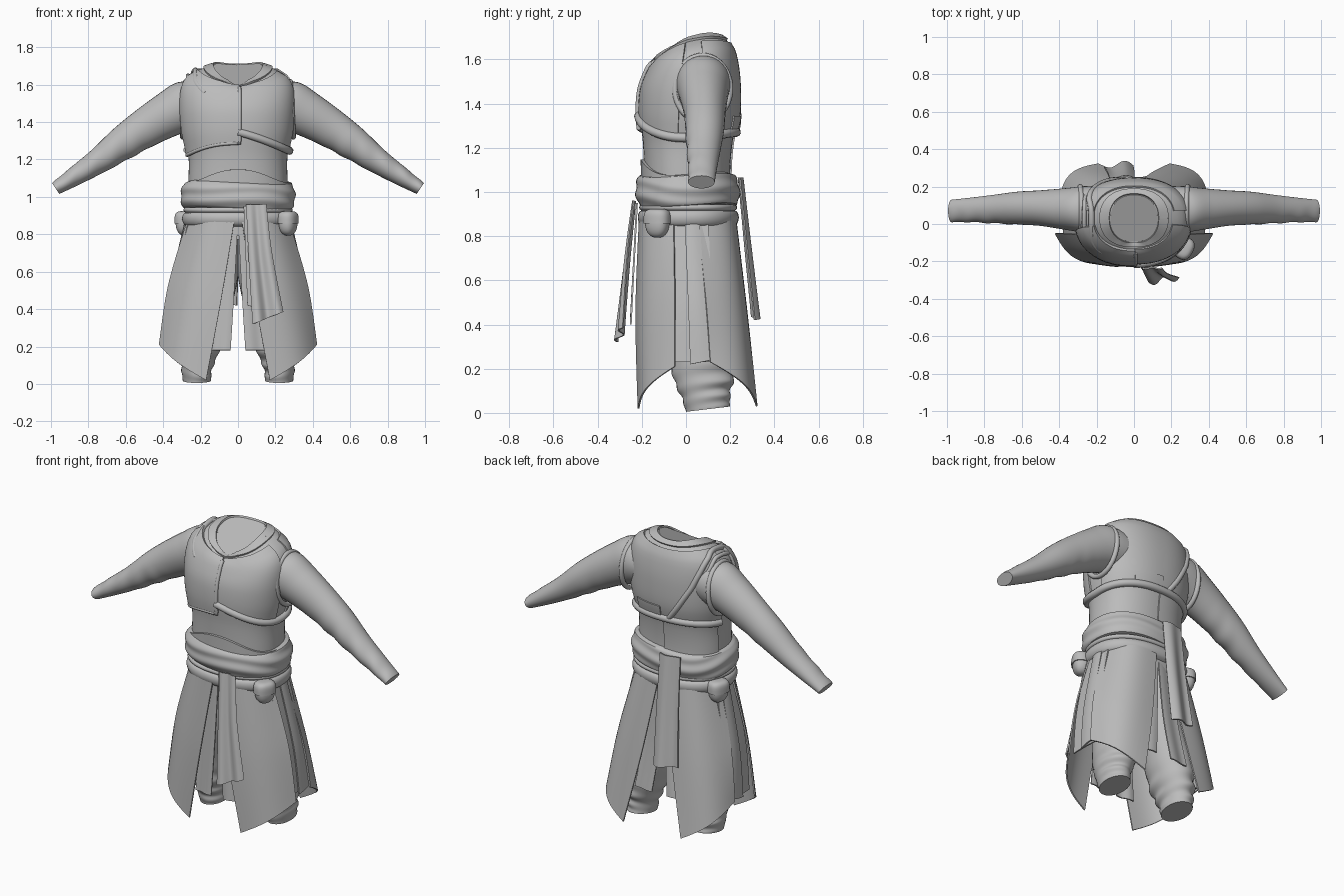
import bpy, bmesh
from math import sin, cos, pi, radians, copysign
from mathutils import Vector

cube = bpy.data.objects.get("Cube")
if cube:
    bpy.data.objects.remove(cube, do_unlink=True)

cloth = bpy.data.materials.new("grey cloth")
cloth.use_nodes = True
cloth.diffuse_color = (0.5, 0.5, 0.5, 1)
cloth.node_tree.nodes["Principled BSDF"].inputs["Base Color"].default_value = (0.5, 0.5, 0.5, 1)


def finish(o, name):
    o.name = name
    o.data.materials.clear()
    o.data.materials.append(cloth)
    bpy.ops.object.select_all(action='DESELECT')
    o.select_set(True)
    bpy.context.view_layer.objects.active = o
    for m in list(o.modifiers):
        bpy.ops.object.modifier_apply(modifier=m.name)
    bpy.ops.object.shade_smooth_by_angle(angle=radians(40))


def grid(name, f, nu, nv, ring=False, caps=False, thick=0):
    """Surface from f(u, v); ring closes it in u."""
    bm = bmesh.new()
    cols = nu if ring else nu + 1
    vs = [[bm.verts.new(f(i / nu, j / nv)) for i in range(cols)] for j in range(nv + 1)]
    for j in range(nv):
        for i in range(nu):
            k = (i + 1) % cols
            bm.faces.new((vs[j][i], vs[j][k], vs[j + 1][k], vs[j + 1][i]))
    if caps:
        bm.faces.new(vs[0])
        bm.faces.new(vs[-1])
    bmesh.ops.recalc_face_normals(bm, faces=bm.faces)
    me = bpy.data.meshes.new(name)
    bm.to_mesh(me)
    bm.free()
    o = bpy.data.objects.new(name, me)
    bpy.context.collection.objects.link(o)
    if thick:
        m = o.modifiers.new("thickness", 'SOLIDIFY')
        m.thickness, m.offset = thick, 0
    finish(o, name)


def tube(name, pts, r, cyclic=False):
    cu = bpy.data.curves.new(name, 'CURVE')
    cu.dimensions, cu.bevel_depth, cu.bevel_resolution = '3D', r, 3
    cu.use_fill_caps = True
    sp = cu.splines.new('POLY')
    sp.points.add(len(pts) - 1)
    for q, p in zip(sp.points, pts):
        q.co = (*p, 1)
    sp.use_cyclic_u = cyclic
    o = bpy.data.objects.new(name, cu)
    bpy.context.collection.objects.link(o)
    bpy.ops.object.select_all(action='DESELECT')
    o.select_set(True)
    bpy.context.view_layer.objects.active = o
    bpy.ops.object.convert(target='MESH')
    finish(bpy.context.object, name)


def spline(rows, t):
    """Smooth interpolation of rows, t counted in rows."""
    n = len(rows) - 1
    i = max(0, min(n - 1, int(t)))
    f = t - i
    out = []
    for a, b, c, d in zip(rows[max(i - 1, 0)], rows[i], rows[i + 1], rows[min(i + 2, n)]):
        out.append(b + f * (c - a) / 2 + f * f * (a - 2.5 * b + 2 * c - d / 2)
                   + f ** 3 * (1.5 * (b - c) + (d - a) / 2))
    return out


# Torso: height, front z, side z, back z, half width, front y, back y
TORSO = [(.76, .76, .76, .76, .26, -.18, .2), (.92, .92, .92, .92, .27, -.19, .21),
         (1.08, 1.08, 1.08, 1.08, .265, -.19, .2), (1.22, 1.22, 1.22, 1.22, .265, -.195, .21),
         (1.35, 1.35, 1.35, 1.35, .29, -.207, .238), (1.48, 1.46, 1.48, 1.49, .3, -.2, .24),
         (1.56, 1.53, 1.58, 1.58, .293, -.175, .23), (1.62, 1.575, 1.64, 1.64, .262, -.15, .215),
         (1.66, 1.6, 1.68, 1.68, .195, -.125, .19), (1.7, 1.61, 1.7, 1.705, .125, -.095, .155)]


def body(th, h, off=0):
    """Point on the torso at an angle (front is -90 degrees) and height."""
    i = 0
    while i < len(TORSO) - 2 and h > TORSO[i + 1][0]:
        i += 1
    k = i + (h - TORSO[i][0]) / (TORSO[i + 1][0] - TORSO[i][0])
    _, zf, zs, zb, rx, y0, y1 = spline(TORSO, k)
    c, s = cos(th), sin(th)
    c2, s2 = (copysign(abs(a) ** .88, a) for a in (c, s))
    z = zs + (zb - zf) / 2 * s + ((zb + zf) / 2 - zs) * s * s
    up = max(0, min(1, (h - 1.5) / .15))
    if s < 0:  # neckline dips to a point
        z -= .025 * max(0, min(1, (h - 1.6) / .1)) * max(0, 1 - abs(c) * 2.5)
    return Vector((rx * c2 + off * c, (y0 + y1) / 2 + (y1 - y0) / 2 * s2 + off * s, z + off * up * .8))


def wrap(name, a0, a1, lo, hi, off, thick=.014, nu=48, nv=14):
    """Layer of cloth on the torso between two angles and two edges."""
    a0, a1 = radians(a0), radians(a1)

    def f(u, v):
        th = a0 + (a1 - a0) * u
        l, h = (e(th) if callable(e) else e for e in (lo, hi))
        return body(th, l + (h - l) * v, off)
    grid(name, f, nu, nv, thick=thick)


def band_height(t):
    return 1.345 - .1 * cos(t) if sin(t) < 0 < cos(t) else 1.245 + .025 * abs(sin(t))


def plate_bottom(t):
    return 1.22 + .065 * sin(t) ** 2


grid("torso", lambda u, v: body(2 * pi * u, .78 + .92 * v), 64, 60, ring=True)


def neck(u, v):
    p = body(2 * pi * u, 1.7)
    k = 1 + .22 * sin(pi * v)
    return Vector((p.x * k, .03 + (p.y - .03) * k, p.z * (1 - v) + 1.3 * v))


grid("neck_lining", neck, 48, 12, ring=True, caps=True)
wrap("collar", 0, 360, 1.668, 1.697, .003, .014, 64, 4)

# Vest layers
wrap("left_vest_front", -90, -10, band_height, 1.655, .004, .01)
wrap("vest_back", 10, 170, 1.27, 1.65, .003, .01)
wrap("right_chest_plate", -89, -168, plate_bottom, 1.655, .011, .016)
edge = [body(radians(-89 - 79 * i / 24), plate_bottom(radians(-89 - 79 * i / 24)), .012) for i in range(24, -1, -1)]
edge += [body(radians(-89), 1.3 + .33 * i / 20, .012) for i in range(21)]
tube("chest_plate_edge", edge, .01)
wrap("lower_vest_overlap", 90, 165, 1.05, 1.25, .002, .01)
wrap("back_tab", 58, 90, 1.28, 1.345, .007)
tube("chest_band", [body(t, band_height(t), .007) for t in (radians(-90 + 258 * i / 60) for i in range(61))], .021)


def shoulder_strap(name, path, r):
    n = len(path) - 1
    pts = [spline(path, n * i / 40) for i in range(41)]
    tube(name, [body(radians(a), h, .006) for a, h in pts], r)


shoulder_strap("shoulder_strap", [(237, 1.57), (205, 1.635), (165, 1.64), (140, 1.58), (118, 1.43), (98, 1.28)], .016)
shoulder_strap("outer_shoulder_strap", [(228, 1.54), (200, 1.61), (165, 1.615), (145, 1.55)], .012)


# Waist sash with soft folds, and belt
def sash(u, v):
    t = 2 * pi * u
    off = .01 + .028 * sin(pi * v) ** .5 + .004 * sin(4 * pi * v + 2.5 * sin(t) + cos(3 * t))
    return body(t, .935 + .145 * v + .01 * sin(2 * t), off if 0 < v < 1 else 0)


grid("waist_sash", sash, 80, 24, ring=True)
wrap("sash_top_fold", -172, -8, 1.05, lambda t: 1.075 + .07 * sin(t) ** 4, .007, .014)


def belt(u, v):
    return body(2 * pi * u, .85 + .07 * v, .03 * sin(pi * v) ** .4 if 0 < v < 1 else 0)


grid("belt", belt, 72, 10, ring=True)
tube("belt_edge", [body(2 * pi * i / 64, .93, .008) for i in range(64)], .014, True)


# Hanging cloth between two edge paths, bulged outward
def panel(name, e0, e1, bulge=0, pleats=0, depth=0, sx=1):
    def f(u, v):
        a, b = (Vector(spline(e, v * (len(e) - 1))) for e in (e0, e1))
        p = a.lerp(b, u)
        d = b - a
        n = Vector((d.y, -d.x, 0)).normalized()
        if n.dot(Vector((p.x, p.y, 0))) < 0:
            n = -n
        p += n * (bulge * sin(pi * u) + depth * sin(2 * pi * pleats * u) * (.3 + .7 * v))
        p.x *= sx
        return p
    grid(name, f, 28, 24, thick=.008)


# Sleeve: centre x y z, radius across, radius in y
ARM = [(.15, .08, 1.5, .14, .12), (.25, .078, 1.49, .145, .125), (.36, .08, 1.445, .124, .112),
       (.5, .085, 1.365, .105, .095), (.62, .085, 1.285, .09, .088), (.75, .08, 1.19, .068, .076),
       (.88, .075, 1.105, .05, .065), (.975, .07, 1.045, .035, .06)]
# Trouser leg: centre x y z, radii
LEG = [(.1, .015, .87, .12, .16), (.128, .03, .57, .128, .155), (.185, .07, .3, .122, .145),
       (.205, .08, .16, .102, .138), (.22, .09, .07, .082, .11), (.22, .1, .005, .075, .1)]

for side, sx in (("left", 1), ("right", -1)):
    panel(side + "_front_skirt", [(.02, -.21, .87), (.09, -.225, .45), (.17, -.215, .02)],
          [(.27, -.055, .87), (.37, -.05, .53), (.42, -.05, .21)], .05, sx=sx)
    panel(side + "_front_underskirt", [(.0, -.185, .87), (.02, -.19, .5), (.04, -.195, .18)],
          [(.12, -.17, .87), (.13, -.18, .5), (.15, -.185, .18)], 0, 1, .005, sx)
    panel(side + "_back_skirt", [(.03, .225, .87), (.1, .275, .45), (.19, .32, .03)],
          [(.27, .05, .87), (.365, .09, .5), (.4, .11, .23)], .065, sx=sx)
    panel(side + "_back_underskirt", [(.0, .2, .87), (.02, .22, .5), (.05, .25, .22)],
          [(.1, .185, .87), (.13, .21, .5), (.17, .24, .22)], 0, 1, .004, sx)
    panel(side + "_side_skirt", [(.262, -.08, .87), (.345, -.07, .5), (.375, -.06, .23)],
          [(.262, .1, .87), (.34, .12, .5), (.37, .14, .23)], .005, sx=sx)
    panel(side + "_side_strip", [(.277, -.005, .87), (.36, .01, .5), (.39, .02, .22)],
          [(.275, .06, .87), (.358, .09, .5), (.388, .12, .24)], .005, sx=sx)

    def sleeve(u, v):
        x, y, z, r, ry = spline(ARM, v * (len(ARM) - 1))
        t = 2 * pi * u
        w = 1 + .035 * sin(52 * v + 2 * sin(t)) * max(0, min(1, 4 * v - 1.4)) * max(0, sin(t + .8 + 5 * v))
        return Vector((sx * (x + .55 * r * w * sin(t)), y + ry * w * cos(t), z + .83 * r * w * sin(t)))
    grid(side + "_sleeve", sleeve, 32, 80, ring=True, caps=True)

    # Rolled armhole edge
    tube(side + "_armhole_edge", [(sx * (.288 - .008 * sin(t)), .075 + .125 * cos(t), 1.468 + .148 * sin(t))
                                  for t in (2 * pi * i / 48 for i in range(48))], .014, True)

    def leg(u, v):
        x, y, z, rx, ry = spline(LEG, v * (len(LEG) - 1))
        t = 2 * pi * u
        fold = max(0, min(1, 4 * v - 1.6, 5 - 5 * v))
        w = 1 + .07 * fold * sin(38 * v + 1.8 * sin(t + 1)) * (.6 + .4 * sin(2 * t))
        return Vector((sx * (x + rx * w * cos(t)), y + ry * w * sin(t), z + .012 * (1 + sin(t)) * v))
    grid(side + "_trouser_leg", leg, 32, 72, ring=True, caps=True)

# Sash tails
panel("front_sash_tail", [(.045, -.235, .96), (.06, -.27, .65), (.08, -.31, .32)],
      [(.15, -.235, .96), (.18, -.265, .7), (.24, -.285, .385)], 0, 1.5, .016)
panel("front_sash_strip", [(.03, -.222, .95), (.04, -.235, .7), (.05, -.25, .42)],
      [(.1, -.222, .95), (.11, -.235, .7), (.13, -.25, .4)])
panel("back_sash_tail", [(.0, .243, 1.065), (.0, .275, .75), (-.005, .31, .42)],
      [(-.13, .238, 1.065), (-.14, .27, .75), (-.16, .305, .44)], .012, 1, .016)


# Belt pouches: rounded bag under a wider flap
def pouch(name, x, y, turn):
    def shell(k, low):
        def f(u, v):
            t, p = 2 * pi * u, pi / 2 - (pi / 2 - low) * (v * .97 + .015)
            flat = .55 if p > 0 else .85
            r = cos(p) ** flat * k
            a, b = (copysign(abs(q) ** .8, q) * r for q in (cos(t), sin(t)))
            a, b = a * .045, b * .055
            z = .868 + copysign(abs(sin(p)) ** flat, p) * k * (.05 if p > 0 else .075)
            return Vector((x + a * cos(turn) - b * sin(turn), y + a * sin(turn) + b * cos(turn), z))
        return f
    grid(name, shell(1, -pi / 2), 28, 20, ring=True, caps=True)
    grid(name + "_flap", shell(1.12, -.12), 28, 12, ring=True, caps=True)


pouch("left_pouch", .268, -.13, radians(-28))
pouch("right_pouch", -.285, .1, radians(160))
